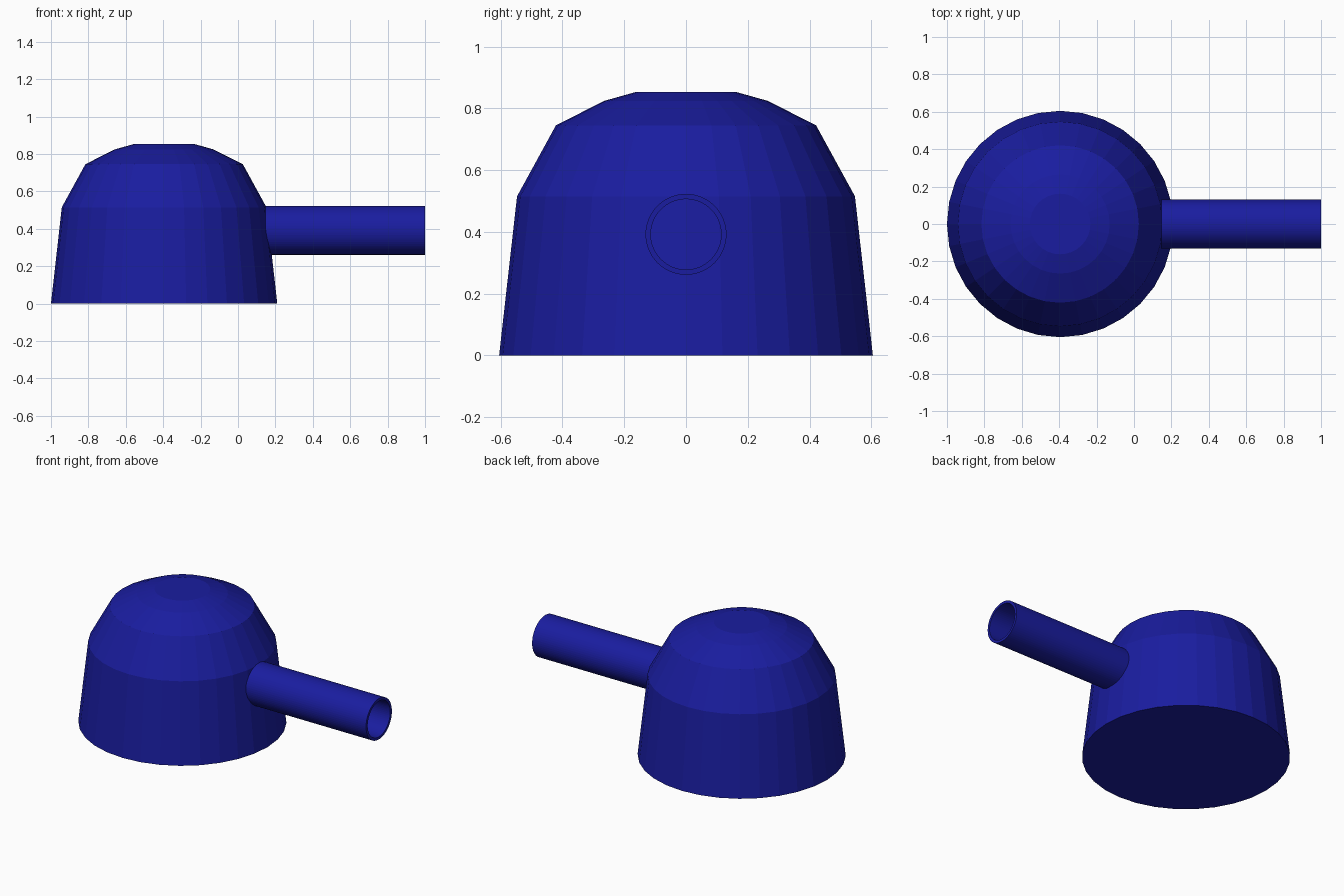
import bpy
import math

if "Cube" in bpy.data.objects:
    bpy.data.objects.remove(bpy.data.objects["Cube"])

blue = bpy.data.materials.new("deep_blue")
blue.diffuse_color = (0.01, 0.012, 0.35, 1)
blue.use_nodes = True
blue.node_tree.nodes["Principled BSDF"].inputs["Base Color"].default_value = blue.diffuse_color


def ring_surface(name, profile, sides, axis, closed):
    """Sweep (radius, offset) points round the z or x axis."""
    verts, faces = [], []
    n = len(profile)
    for r, h in profile:
        for i in range(sides):
            a = 2 * math.pi * i / sides
            c, s = r * math.cos(a), r * math.sin(a)
            verts.append((c, s, h) if axis == 'Z' else (h, c, s))
    for k in range(n if closed else n - 1):
        p, q = k * sides, ((k + 1) % n) * sides
        for i in range(sides):
            j = (i + 1) % sides
            faces.append((p + i, p + j, q + j, q + i))
    if not closed:
        faces.append(tuple(reversed(range(sides))))
        faces.append(tuple(range((n - 1) * sides, n * sides)))
    mesh = bpy.data.meshes.new(name)
    mesh.from_pydata(verts, [], faces)
    mesh.materials.append(blue)
    obj = bpy.data.objects.new(name, mesh)
    bpy.context.collection.objects.link(obj)
    return obj


# Solid faceted dome with a tapered lower wall
dome = ring_surface("dome_body", [(0.605, 0), (0.547, 0.515), (0.421, 0.745),
                                  (0.265, 0.824), (0.162, 0.853)], 32, 'Z', False)
dome.location.x = -0.395

# Open hollow tube butting against the dome wall
tube = ring_surface("side_tube", [(0.131, 0.14), (0.131, 1.0),
                                  (0.114, 1.0), (0.114, 0.14)], 64, 'X', True)
tube.location.z = 0.392
